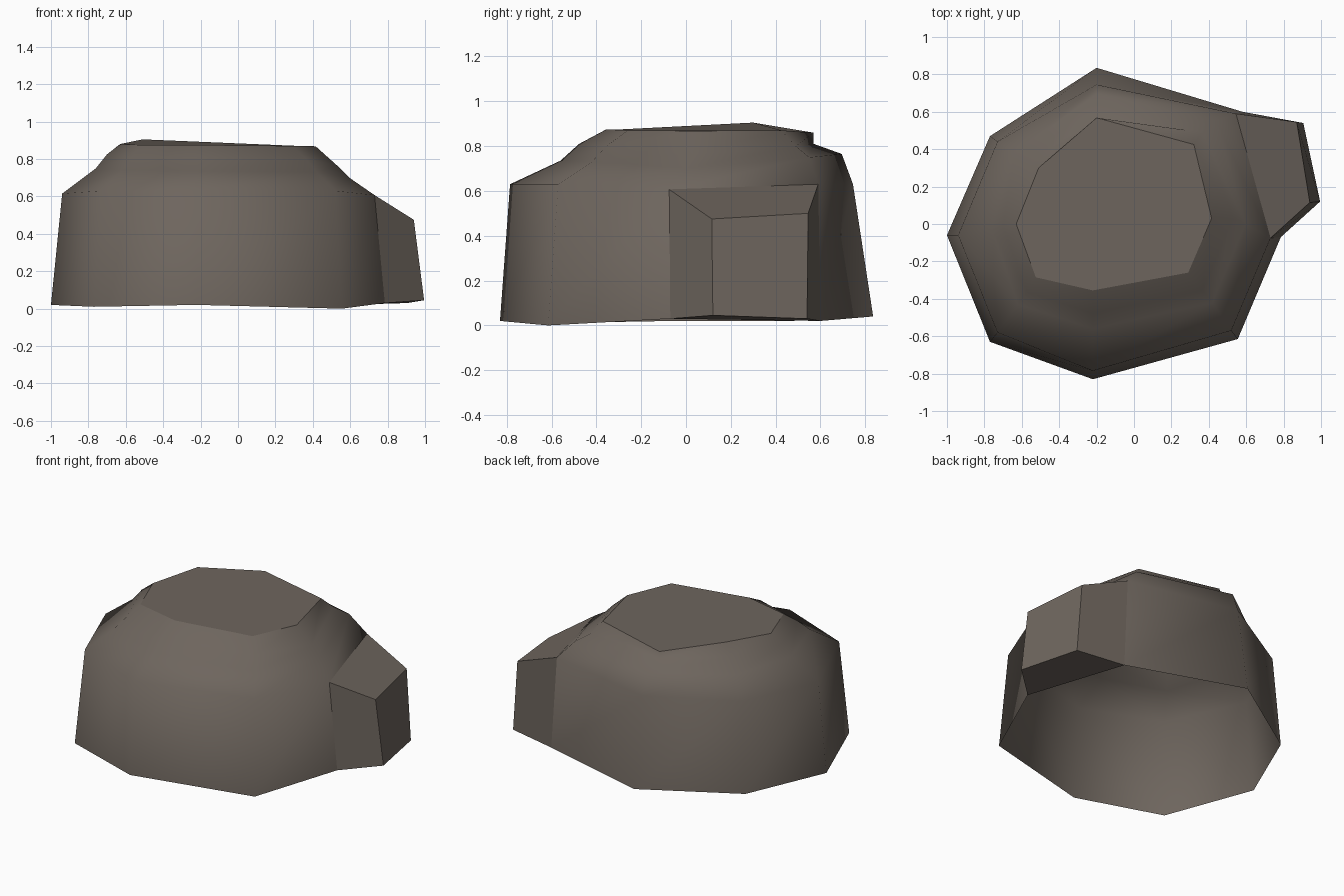
import bpy, bmesh

if "Cube" in bpy.data.objects:
    bpy.data.objects.remove(bpy.data.objects["Cube"])

stone = bpy.data.materials.new("grey brown stone")
stone.diffuse_color = (0.155, 0.131, 0.111, 1)
stone.use_nodes = True
stone.node_tree.nodes["Principled BSDF"].inputs["Base Color"].default_value = stone.diffuse_color

# Eight-sided cross-sections from base to top, counter-clockwise from the back
base = [(-.2, .835, .04), (-.77, .47, .02), (-1, -.06, .02), (-.77, -.63, .01),
        (-.22, -.83, .02), (.555, -.615, 0), (.785, -.07, .03), (.58, .6, .02)]
shoulder = [(-.2, .745, .63), (-.73, .44, .62), (-.94, -.06, .615), (-.73, -.58, .63),
            (-.22, -.785, .63), (.52, -.57, .63), (.73, -.075, .607), (.545, .59, .63)]
slope = [(-.2, .695, .765), (-.64, .38, .75), (-.76, -.03, .75), (-.62, -.43, .74),
         (-.22, -.56, .735), (.42, -.42, .73), (.595, 0, .70), (.44, .55, .75)]
step = [(-.2, .57, .81), (-.56, .33, .83), (-.7, -.02, .825), (-.57, -.365, .81),
        (-.22, -.477, .81), (.365, -.355, .80), (.53, .03, .765), (.365, .49, .80)]
rim = [(-.2, .568, .86), (-.51, .3, .905), (-.63, 0, .88), (-.525, -.285, .875),
       (-.22, -.355, .875), (.29, -.26, .87), (.415, .03, .868), (.32, .425, .87)]

bm = bmesh.new()
rings = [[bm.verts.new(p) for p in r] for r in (base, shoulder, slope, step, rim)]


def face(verts, smooth):
    f = bm.faces.new(verts)
    f.smooth = smooth
    return f


# Rounded walls, open underneath; one wall panel is left out for the ledge
for level in range(4):
    a, b = rings[level], rings[level + 1]
    for i in range(8):
        j = (i + 1) % 8
        if level == 0 and i == 6:
            continue
        face([a[i], a[j], b[j], b[i]], True)

# Flat top
face(rings[4], False)

# Side ledge drawn out from the missing panel
inner = [rings[0][6], rings[0][7], rings[1][7], rings[1][6]]
outer = [bm.verts.new(p) for p in
         ((.995, .12, .045), (.905, .54, .03), (.87, .545, .50), (.94, .115, .475))]
for i in range(4):
    j = (i + 1) % 4
    face([inner[i], inner[j], outer[j], outer[i]], False)
face(outer, False)

# Crisp edges around the flat parts
for e in bm.edges:
    if any(not f.smooth for f in e.link_faces):
        e.smooth = False

mesh = bpy.data.meshes.new("boulder")
bm.to_mesh(mesh)
bm.free()
mesh.materials.append(stone)
boulder = bpy.data.objects.new("boulder", mesh)
bpy.context.collection.objects.link(boulder)
